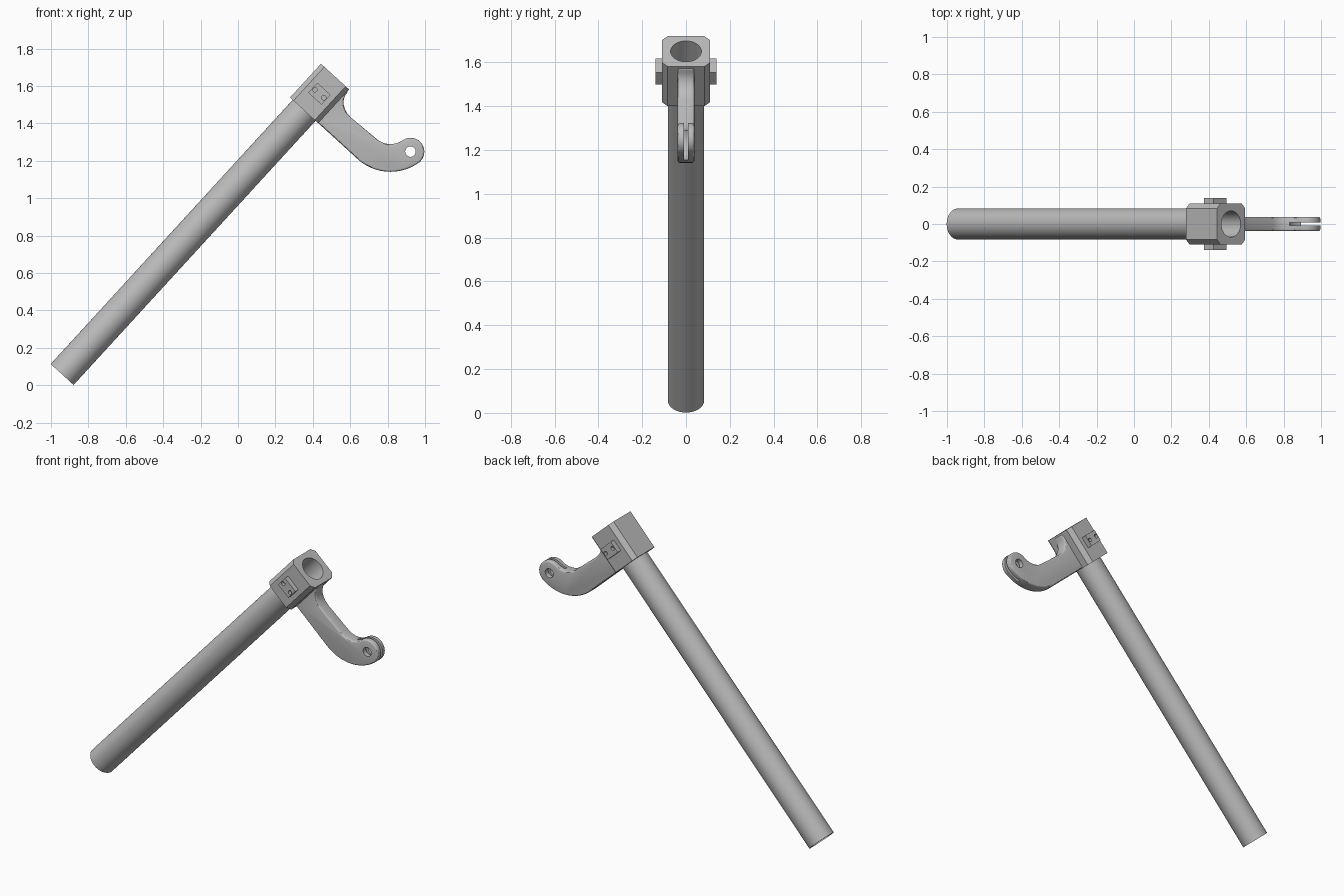
import bpy, bmesh
from math import radians, cos, sin, pi, atan2, degrees, hypot
from mathutils import Matrix

cube = bpy.data.objects.get("Cube")
if cube:
    bpy.data.objects.remove(cube, do_unlink=True)

grey = bpy.data.materials.new("satin grey")
grey.use_nodes = True
grey.diffuse_color = (0.5, 0.5, 0.5, 1)
grey.node_tree.nodes["Principled BSDF"].inputs["Base Color"].default_value = grey.diffuse_color

# Frame at the socket's open end: local z runs along the tube, local x along the arm
TILT = Matrix.Translation((0.519, 0, 1.65)) @ Matrix.Rotation(radians(42.5), 4, 'Y')
# Frame that turns a flat outline to face the front
UPRIGHT = Matrix.Rotation(pi / 2, 4, 'X')


def prism(name, outline, low, high, frame):
    """Closed outline extruded along the frame's z axis."""
    bm = bmesh.new()
    face = bm.faces.new([bm.verts.new((x, y, low)) for x, y in outline])
    new = bmesh.ops.extrude_face_region(bm, geom=[face])["geom"]
    verts = [v for v in new if isinstance(v, bmesh.types.BMVert)]
    bmesh.ops.translate(bm, verts=verts, vec=(0, 0, high - low))
    bmesh.ops.recalc_face_normals(bm, faces=bm.faces)
    mesh = bpy.data.meshes.new(name)
    bm.to_mesh(mesh)
    bm.free()
    mesh.materials.append(grey)
    obj = bpy.data.objects.new(name, mesh)
    obj.matrix_world = frame
    bpy.context.collection.objects.link(obj)
    return obj


def arc(cx, cy, r, start, end, steps):
    angles = [radians(start + (end - start) * i / steps) for i in range(steps + 1)]
    return [(cx + r * cos(a), cy + r * sin(a)) for a in angles]


def circle(cx, cy, r, steps=64):
    return arc(cx, cy, r, 0, 360, steps)[:-1]


def apply(obj, mod):
    bpy.context.view_layer.update()
    with bpy.context.temp_override(object=obj, active_object=obj):
        bpy.ops.object.modifier_apply(modifier=mod.name)


def cut(obj, cutter):
    mod = obj.modifiers.new("cut", 'BOOLEAN')
    mod.object, mod.operation, mod.solver = cutter, 'DIFFERENCE', 'EXACT'
    apply(obj, mod)
    bpy.data.objects.remove(cutter, do_unlink=True)


def smooth(obj):
    bpy.ops.object.select_all(action='DESELECT')
    obj.select_set(True)
    bpy.context.view_layer.objects.active = obj
    bpy.ops.object.shade_smooth_by_angle(angle=radians(30))


# Long hollow tube
tube = prism("tube", circle(0, 0, 0.083), -2.16, -0.235, TILT)
cut(tube, prism("tube_bore", circle(0, 0, 0.07), -2.3, 0.1, TILT))
smooth(tube)

# Socket block with chamfered long edges
W, D, C = 0.102, 0.109, 0.025
octagon = [(W, C - D), (W, D - C), (W - C, D), (C - W, D),
           (-W, D - C), (-W, C - D), (C - W, -D), (W - C, -D)]
socket = prism("socket_block", octagon, -0.245, 0, TILT)
cut(socket, prism("socket_bore", circle(0, 0, 0.07), -0.4, 0.1, TILT))
smooth(socket)

# Side plates, each with two screw holes
for name, side in (("right_plate", -1), ("left_plate", 1)):
    frame = TILT @ Matrix.Translation((0, 0, -0.124)) @ UPRIGHT
    # The upright frame's z axis points to the front
    low, high = sorted((-side * 0.1, -side * 0.14))
    plate = prism(name, [(-0.048, -0.036), (0.048, -0.036), (0.048, 0.036), (-0.048, 0.036)],
                  low, high, frame)
    for x in (-0.032, 0.032):
        low, high = sorted((-side * 0.12, -side * 0.2))
        cut(plate, prism("screw_hole", circle(x, 0, 0.012, 24), low, high, frame))
    smooth(plate)

# Curved arm: concentric bend, round eye end, flared root
BX, BZ, EX, EZ, ER = 0.815, 1.402, 0.922, 1.249, 0.074
dist = hypot(EX - BX, EZ - BZ)
aim = degrees(atan2(EZ - BZ, EX - BX))
outline = arc(BX, BZ, dist + ER, -132.5, aim, 20)
outline += arc(EX, EZ, ER, aim, aim + 180, 28)[1:]
outline += arc(BX, BZ, dist - ER, aim, -132.5, 16)[1:]
outline += [(0.605, 1.43), (0.585, 1.452), (0.572, 1.475), (0.565, 1.5), (0.565, 1.525),
            (0.572, 1.548), (0.59, 1.572), (0.575, 1.588), (0.405, 1.425), (0.425, 1.405)]
arm = prism("arm", outline, -0.038, 0.038, UPRIGHT)
bevel = arm.modifiers.new("soft edges", 'BEVEL')
bevel.width, bevel.segments, bevel.limit_method = 0.01, 3, 'ANGLE'
bevel.angle_limit = radians(60)
apply(arm, bevel)

# Fork slot and pin hole at the eye
cut(arm, prism("fork_slot", circle(EX, EZ, 0.1), -0.008, 0.008, UPRIGHT))
cut(arm, prism("pin_hole", circle(EX, EZ, 0.028, 32), -0.1, 0.1, UPRIGHT))
smooth(arm)
